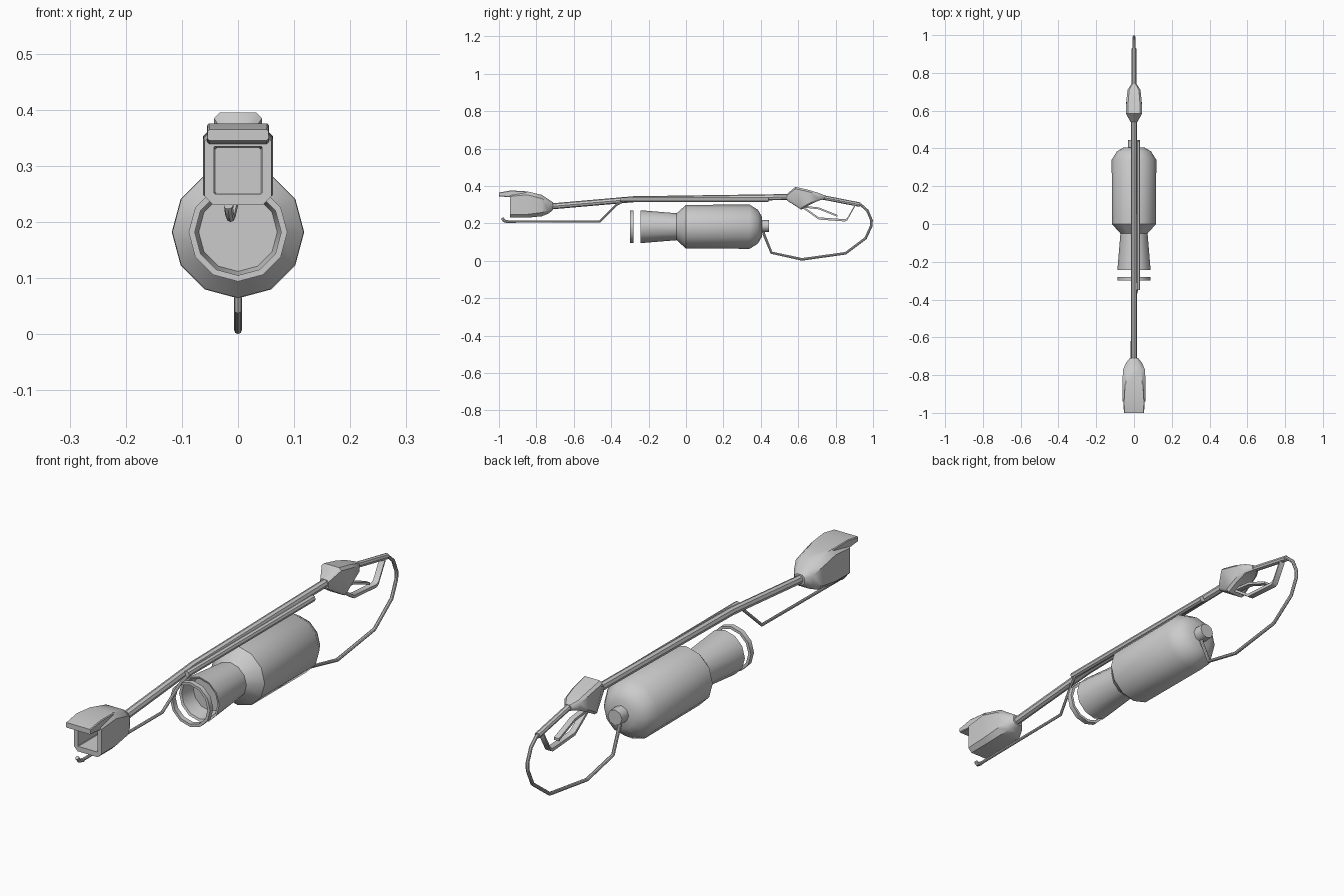
import bpy
from math import sin, cos, pi, radians

if "Cube" in bpy.data.objects:
    bpy.data.objects.remove(bpy.data.objects["Cube"])


def finish(ob, angle=40):
    bpy.ops.object.select_all(action='DESELECT')
    ob.select_set(True)
    bpy.context.view_layer.objects.active = ob
    bpy.ops.object.shade_smooth_by_angle(angle=radians(angle))
    return ob


def mesh_object(name, verts, faces, angle=40):
    me = bpy.data.meshes.new(name)
    me.from_pydata(verts, [], faces)
    me.update()
    ob = bpy.data.objects.new(name, me)
    bpy.context.collection.objects.link(ob)
    return finish(ob, angle)


def loft(name, rings, closed=False, angle=40):
    """Bridge equal-sized rings; cap both ends unless closed into a loop."""
    n, m = len(rings[0]), len(rings)
    verts = [p for r in rings for p in r]
    faces = [(i * n + j, i * n + (j + 1) % n,
              (i + 1) % m * n + (j + 1) % n, (i + 1) % m * n + j)
             for i in range(m if closed else m - 1) for j in range(n)]
    if not closed:
        faces += [tuple(range(n))[::-1], tuple(range((m - 1) * n, m * n))]
    return mesh_object(name, verts, faces, angle)


def circle(y, r, z, n=12):
    return [(r * cos(2 * pi * k / n), y, z - r * sin(2 * pi * k / n)) for k in range(n)]


def section(y, w, zb, zt, c, lean=0.0):
    """Chamfered rectangle across the length; lean moves the top along y."""
    t = y + lean
    return [(w, y, zb + c), (w - c, y, zb), (c - w, y, zb), (-w, y, zb + c),
            (-w, t, zt - c), (c - w, t, zt), (w - c, t, zt), (w, t, zt - c)]


def pipe(name, pts, r, res=2):
    cu = bpy.data.curves.new(name, 'CURVE')
    cu.dimensions = '3D'
    cu.bevel_depth, cu.bevel_resolution, cu.use_fill_caps = r, res, True
    sp = cu.splines.new('POLY')
    sp.points.add(len(pts) - 1)
    for p, co in zip(sp.points, pts):
        p.co = (*co, 1)
    ob = bpy.data.objects.new(name, cu)
    bpy.context.collection.objects.link(ob)
    bpy.ops.object.select_all(action='DESELECT')
    ob.select_set(True)
    bpy.context.view_layer.objects.active = ob
    bpy.ops.object.convert(target='MESH')
    return finish(bpy.context.object)


def strip(name, path, w, t):
    """Flat bar of half width w following (y, z) points."""
    rings = [[(w, y, z + t), (w, y, z - t), (-w, y, z - t), (-w, y, z + t)] for y, z in path]
    return loft(name, rings)


TZ = 0.182  # tank axis height

# tank with flared, recessed front neck
loft("tank", [circle(y, r, TZ) for y, r in [
    (-0.18, 0.070), (-0.24, 0.079), (-0.243, 0.088), (-0.05, 0.072), (0.0, 0.117),
    (0.34, 0.118), (0.385, 0.09), (0.405, 0.055)]])
loft("tank_outlet", [circle(y, r, TZ + 0.004, 8) for y, r in [(0.39, 0.033), (0.445, 0.031)]], angle=50)

# loose ring in front of the neck
loft("front_ring", [circle(y, r, TZ) for y, r in [
    (-0.30, 0.077), (-0.30, 0.088), (-0.28, 0.088), (-0.28, 0.077)]], closed=True)

# lance and the rail beside it
pipe("lance", [(0, -0.74, 0.289), (0, -0.28, 0.329), (0, 0.57, 0.341)], 0.016)
pipe("side_rail", [(0.019, -0.35, 0.326), (0.019, 0.44, 0.326)], 0.013)

# nozzle shroud with square recess
loft("nozzle", [
    section(-0.80, 0.040, 0.252, 0.332, 0.002),
    section(-0.94, 0.043, 0.250, 0.335, 0.002),
    section(-0.94, 0.060, 0.230, 0.360, 0.016),
    section(-0.85, 0.062, 0.230, 0.371, 0.018),
    section(-0.77, 0.058, 0.238, 0.352, 0.020),
    section(-0.735, 0.042, 0.252, 0.328, 0.018),
    section(-0.71, 0.022, 0.272, 0.312, 0.010)])
loft("nozzle_hood", [
    section(-1.0, 0.054, 0.345, 0.365, 0.003),
    section(-0.935, 0.055, 0.339, 0.376, 0.003),
    section(-0.85, 0.050, 0.345, 0.371, 0.003)])

# pilot line below the lance
pipe("pilot_line", [(0.022, -0.33, 0.322), (0.010, -0.37, 0.300), (-0.010, -0.46, 0.210),
                    (-0.014, -0.96, 0.209)], 0.006)
pipe("pilot_tip", [(-0.013, -0.95, 0.208), (-0.015, -0.972, 0.213), (-0.017, -0.982, 0.228)], 0.008)

# hand guard
loft("hand_guard", [
    section(0.54, 0.018, 0.322, 0.357, 0.007),
    section(0.617, 0.043, 0.273, 0.395, 0.010, lean=-0.032),
    section(0.66, 0.040, 0.298, 0.378, 0.010, lean=0.0),
    section(0.71, 0.034, 0.322, 0.362, 0.009),
    section(0.74, 0.015, 0.328, 0.350, 0.006)])

# rear grip rod, trigger loop and trigger
pipe("grip_rod", [(0, 0.72, 0.341), (0, 0.93, 0.300)], 0.012)
strip("trigger_loop", [(0.905, 0.298), (0.862, 0.222), (0.85, 0.216), (0.71, 0.226), (0.62, 0.290)], 0.012, 0.006)
strip("trigger", [(0.64, 0.288), (0.71, 0.280), (0.81, 0.240)], 0.011, 0.005)

# hose from the grip back to the tank
pipe("hose", [(0, y, z) for y, z in [
    (0.915, 0.303), (0.935, 0.299), (0.970, 0.268), (0.992, 0.215), (0.990, 0.185), (0.960, 0.120),
    (0.853, 0.040), (0.62, 0.0075), (0.457, 0.043), (0.415, 0.145), (0.412, 0.170)]], 0.007)
